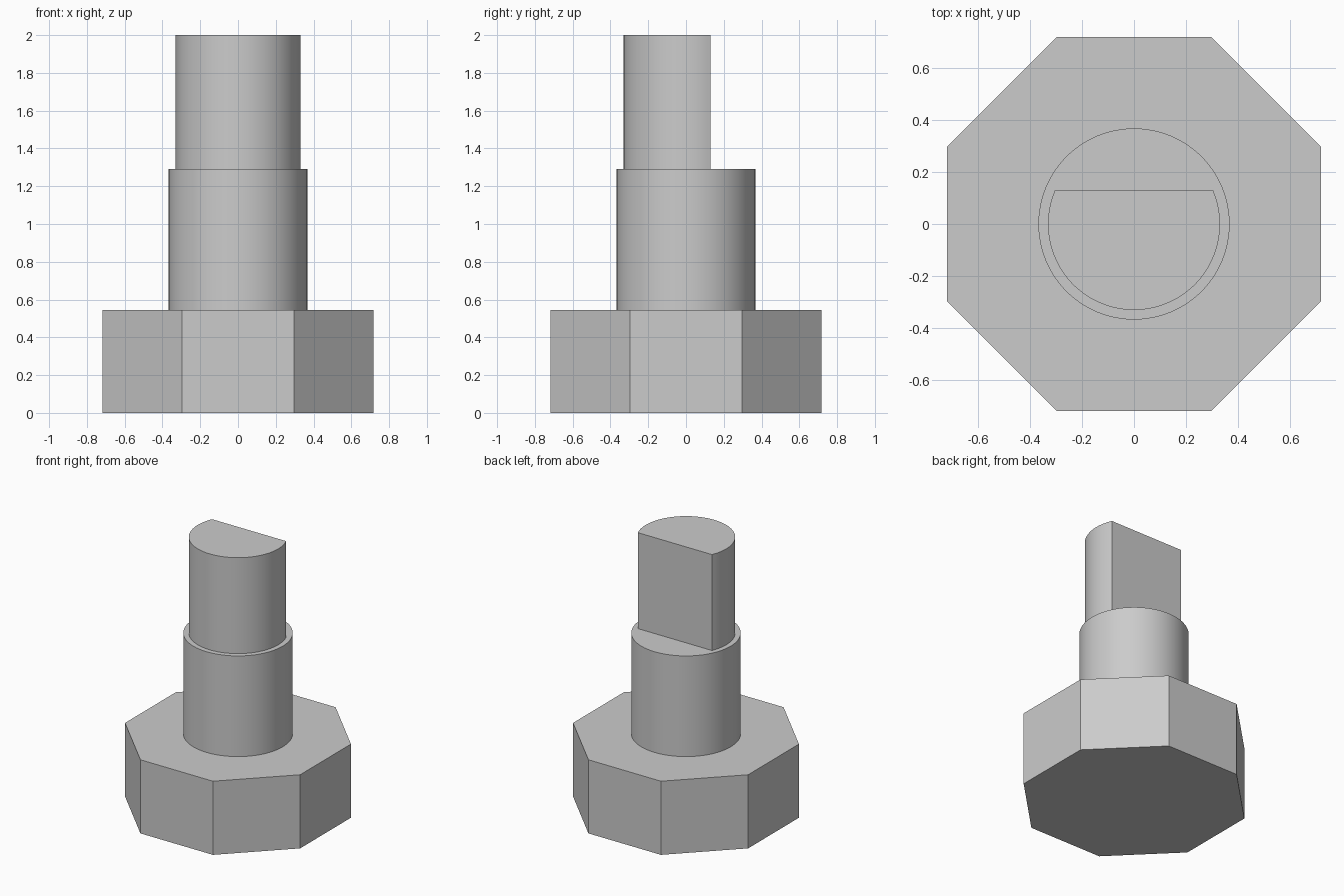
import bpy
import bmesh
import math

cube = bpy.data.objects.get("Cube")
if cube:
    bpy.data.objects.remove(cube, do_unlink=True)

# Single plain grey material
grey = bpy.data.materials.new("light_grey")
grey.use_nodes = True
colour = (0.6, 0.6, 0.6, 1.0)
grey.diffuse_color = colour
grey.node_tree.nodes["Principled BSDF"].inputs["Base Color"].default_value = colour


def arc(radius, start, end, steps, closed=True):
    """Points along an arc; a closed full turn leaves out the repeated end."""
    count = steps if closed else steps + 1
    angles = [start + (end - start) * i / steps for i in range(count)]
    return [(radius * math.cos(a), radius * math.sin(a)) for a in angles]


def prism(name, outline, bottom, top, smooth=False):
    """Extrude an outline upwards into a solid."""
    bm = bmesh.new()
    base = bm.faces.new([bm.verts.new((x, y, bottom)) for x, y in outline])
    result = bmesh.ops.extrude_face_region(bm, geom=[base], use_keep_orig=True)
    raised = [v for v in result["geom"] if isinstance(v, bmesh.types.BMVert)]
    bmesh.ops.translate(bm, verts=raised, vec=(0, 0, top - bottom))
    bmesh.ops.recalc_face_normals(bm, faces=bm.faces)
    mesh = bpy.data.meshes.new(name)
    bm.to_mesh(mesh)
    bm.free()
    mesh.materials.append(grey)
    obj = bpy.data.objects.new(name, mesh)
    bpy.context.collection.objects.link(obj)
    if smooth:
        bpy.ops.object.select_all(action="DESELECT")
        obj.select_set(True)
        bpy.context.view_layer.objects.active = obj
        bpy.ops.object.shade_smooth_by_angle(angle=math.radians(20))
    return obj


turn = 2 * math.pi
head_height, collar_top, shaft_top = 0.545, 1.29, 2.0

# Octagonal head with flat sides facing the axes
apothem = 0.717
eighth = math.pi / 8
prism("octagonal_head", arc(apothem / math.cos(eighth), eighth, eighth + turn, 8),
      0, head_height)

# Round collar
prism("round_collar", arc(0.367, 0, turn, 96), head_height, collar_top, smooth=True)

# D-shaped shaft, its flat facing the back
shaft_radius, flat_y = 0.33, 0.13
cut = math.asin(flat_y / shaft_radius)
prism("d_shaft", arc(shaft_radius, math.pi - cut, turn + cut, 72, closed=False),
      collar_top, shaft_top, smooth=True)
